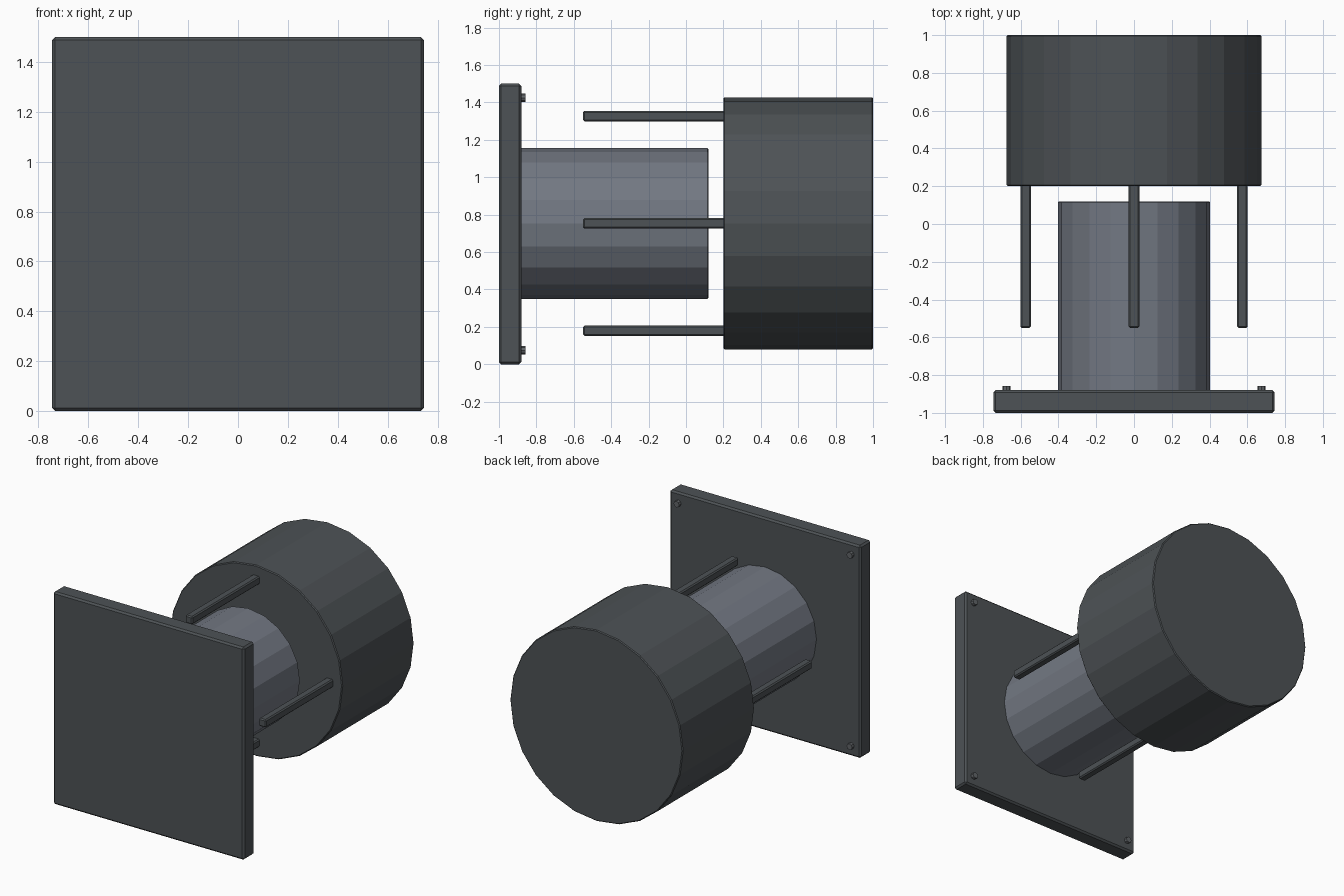
import bpy
from math import radians, sin, cos, pi

cube = bpy.data.objects.get("Cube")
if cube:
    bpy.data.objects.remove(cube, do_unlink=True)

MID_Z = 0.75


def make_material(name, rgb):
    mat = bpy.data.materials.new(name)
    mat.use_nodes = True
    mat.diffuse_color = (*rgb, 1)
    mat.node_tree.nodes["Principled BSDF"].inputs["Base Color"].default_value = (*rgb, 1)
    return mat


dark = make_material("dark_grey", (0.075, 0.085, 0.092))
steel = make_material("steel_grey", (0.17, 0.188, 0.225))
screw_grey = make_material("screw_grey", (0.12, 0.13, 0.14))


def finish(name, mat, bevel):
    obj = bpy.context.object
    obj.name = name
    obj.data.materials.append(mat)
    bpy.ops.object.transform_apply(location=False, rotation=True, scale=True)
    if bevel:
        mod = obj.modifiers.new("soft_edges", "BEVEL")
        mod.width = bevel
        mod.segments = 1
        mod.limit_method = "ANGLE"
        mod.angle_limit = radians(40)
    return obj


def box(name, x, z, y0, y1, width, height, mat, bevel):
    bpy.ops.mesh.primitive_cube_add(size=1, location=(x, (y0 + y1) / 2, z))
    bpy.context.object.scale = (width, y1 - y0, height)
    return finish(name, mat, bevel)


def cylinder(name, x, z, y0, y1, radius, sides, mat, bevel):
    # Axis along y, one corner on the x axis
    bpy.ops.mesh.primitive_cylinder_add(
        vertices=sides, radius=radius, depth=y1 - y0,
        location=(x, (y0 + y1) / 2, z), rotation=(pi / 2, 0, 0))
    return finish(name, mat, bevel)


# Square mounting plate
box("face_plate", 0, MID_Z, -1, -0.88, 1.49, 1.5, dark, 0.012)

# Inner barrel behind the plate and large drum at the back
cylinder("inner_barrel", 0, MID_Z + 0.003, -0.885, 0.12, 0.403, 20, steel, 0.006)
cylinder("rear_drum", 0, MID_Z + 0.003, 0.2, 1, 0.674, 24, dark, 0.006)

# Four guide rods around the barrel
for i, side in enumerate(("left", "top", "right", "bottom")):
    a = i * pi / 2
    box(side + "_guide_rod", 0.574 * cos(a), MID_Z + 0.003 + 0.574 * sin(a),
        -0.55, 0.24, 0.056, 0.056, dark, 0.008)

# Screw at each corner of the plate
for sx, side in ((1, "left"), (-1, "right")):
    for sz, level in ((1, "upper"), (-1, "lower")):
        cylinder(f"{level}_{side}_screw", sx * 0.675, MID_Z + sz * 0.675,
                 -0.9, -0.857, 0.022, 8, screw_grey, 0)
